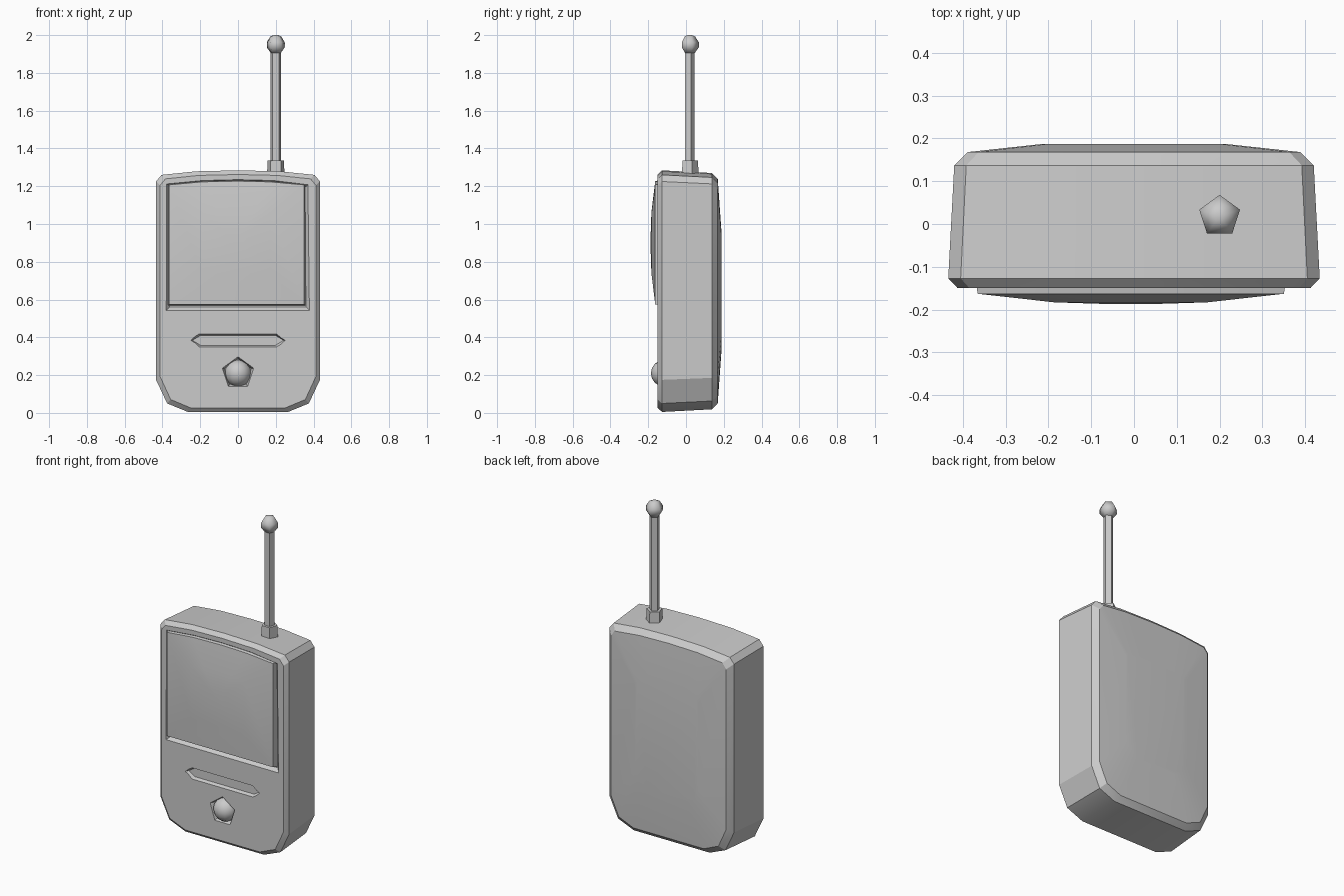
import bpy, bmesh, math

if "Cube" in bpy.data.objects:
    bpy.data.objects.remove(bpy.data.objects["Cube"])


def finish(bm, name, angle=32):
    bmesh.ops.recalc_face_normals(bm, faces=bm.faces)
    mesh = bpy.data.meshes.new(name)
    bm.to_mesh(mesh)
    bm.free()
    ob = bpy.data.objects.new(name, mesh)
    bpy.context.collection.objects.link(ob)
    shade(ob, angle)
    return ob


def shade(ob, angle):
    bpy.ops.object.select_all(action='DESELECT')
    ob.select_set(True)
    bpy.context.view_layer.objects.active = ob
    bpy.ops.object.shade_smooth_by_angle(angle=math.radians(angle))


def loft(name, rings, angle=32):
    """Skin a list of closed rings of 3D points and cap both ends."""
    bm = bmesh.new()
    loops = [[bm.verts.new(p) for p in r] for r in rings]
    n = len(loops[0])
    for a, b in zip(loops, loops[1:]):
        for i in range(n):
            j = (i + 1) % n
            bm.faces.new((a[i], a[j], b[j], b[i]))
    bm.faces.new(loops[0])
    bm.faces.new(loops[-1])
    return finish(bm, name, angle)


def ring(outline, y, inset=0.0, scale=1.0):
    """Place an x-z outline at depth y, shrunk about its centre."""
    xs, zs = [p[0] for p in outline], [p[1] for p in outline]
    cx, cz = (min(xs) + max(xs)) / 2, (min(zs) + max(zs)) / 2
    sx = scale * (1 - 2 * inset / (max(xs) - min(xs)))
    sz = scale * (1 - 2 * inset / (max(zs) - min(zs)))
    return [(cx + (x - cx) * sx, y, cz + (z - cz) * sz) for x, z in outline]


def mirrored(half):
    """Complete an outline given its right half, bottom to top."""
    return half + [(-x, z) for x, z in reversed(half) if abs(x) > 1e-6]


def pentagon(cx, cy, r):
    return [(cx + r * math.cos(math.radians(90 + 72 * k)),
             cy + r * math.sin(math.radians(90 + 72 * k))) for k in range(5)]


# Body shell with chamfered rims and a bulged back
outline = mirrored([(0.265, 0.005), (0.375, 0.05), (0.434, 0.175),
                    (0.434, 1.225), (0.405, 1.26), (0.22, 1.279), (0, 1.284)])
body = loft("body", [ring(outline, -0.15, 0.022), ring(outline, -0.127),
                     ring(outline, 0.137, 0.014), ring(outline, 0.168, 0.045),
                     ring(outline, 0.187, 0.045, 0.55)])

# Recesses for the screen, the slot and the button
recess = [(-0.38, 0.543), (0.378, 0.543), (0.37, 1.208), (0.19, 1.23),
          (0, 1.235), (-0.19, 1.23), (-0.378, 1.212)]
slot = [(-0.25, 0.384), (-0.205, 0.35), (0.205, 0.35),
        (0.25, 0.384), (0.205, 0.418), (-0.205, 0.418)]
socket = pentagon(0, 0.21, 0.087)
for label, shape, floor, inset in (("screen", recess, -0.128, 0.018),
                                   ("slot", slot, -0.13, 0.008),
                                   ("button", socket, -0.12, 0.012)):
    slope = inset / (floor + 0.15)
    cutter = loft(label + "_cutter", [ring(shape, -0.17, -0.02 * slope),
                                      ring(shape, floor, inset)])
    cutter.hide_render = True
    mod = body.modifiers.new(label, 'BOOLEAN')
    mod.operation = 'DIFFERENCE'
    mod.solver = 'EXACT'
    mod.object = cutter
    bpy.context.view_layer.objects.active = body
    bpy.ops.object.modifier_apply(modifier=mod.name)
    bpy.data.objects.remove(cutter)
shade(body, 25)

# Bulged screen
glass = [(-0.365, 0.575), (0.35, 0.575), (0.35, 1.207), (0.17, 1.223),
         (0, 1.227), (-0.19, 1.223), (-0.365, 1.207)]
loft("screen", [ring(glass, -0.12, -0.008), ring(glass, -0.163),
                ring(glass, -0.183, 0, 0.5), ring(glass, -0.187, 0, 0.15)])

# Ball button
bm = bmesh.new()
bmesh.ops.create_uvsphere(bm, u_segments=12, v_segments=8, radius=0.071)
bmesh.ops.translate(bm, verts=bm.verts, vec=(0, -0.115, 0.21))
finish(bm, "ball_button", 60)


# Five-sided antenna: collar, rod and tip
def stick(name, profile, angle):
    loft(name, [[(x, y, z) for x, y in pentagon(0.2, 0.018, r)]
                for r, z in profile], angle)


stick("antenna_collar", [(0.051, 1.22), (0.045, 1.337)], 30)
stick("antenna_rod", [(0.028, 1.3), (0.028, 1.92)], 30)
stick("antenna_tip", [(0.028, 1.905), (0.05, 1.935), (0.05, 1.962),
                      (0.03, 1.993), (0.012, 2.0)], 75)
